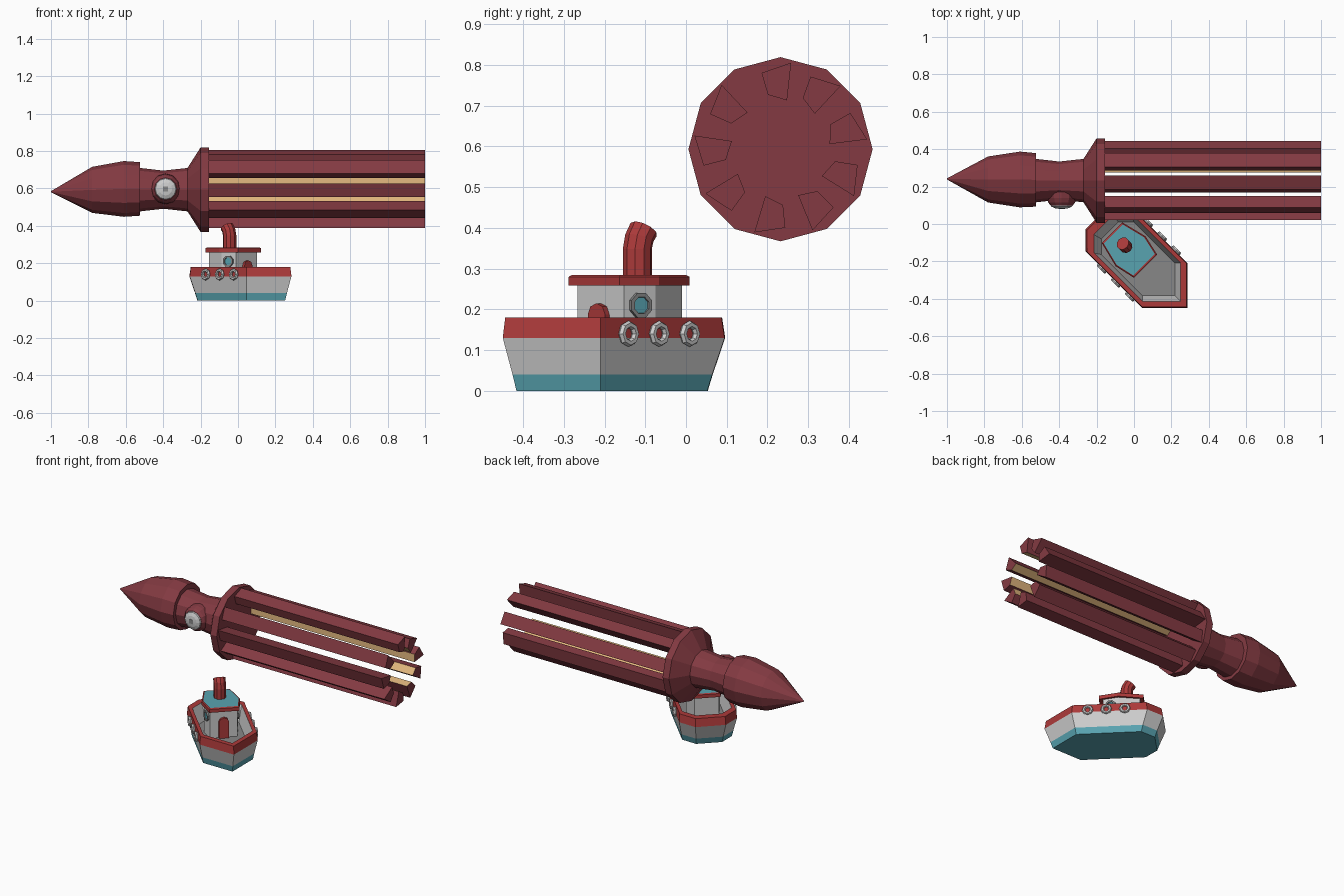
import bpy, bmesh, math
from mathutils import Matrix, Vector

if "Cube" in bpy.data.objects:
    bpy.data.objects.remove(bpy.data.objects["Cube"])

def material(name, r, g, b):
    m = bpy.data.materials.new(name)
    lin = [((c / 255 + 0.055) / 1.055) ** 2.4 for c in (r, g, b)]
    m.diffuse_color = (*lin, 1)
    m.use_nodes = True
    m.node_tree.nodes["Principled BSDF"].inputs["Base Color"].default_value = m.diffuse_color
    return m

SKIN = material("maroon skin", 132, 58, 66)
TAN = material("tan underside", 225, 182, 125)
RED = material("boat red", 172, 58, 58)
TEAL = material("teal", 88, 163, 176)
WHITE = material("off white", 205, 205, 205)
GREY = material("deck grey", 135, 135, 135)

# Boat frame: local x runs to the bow, local y to port
BOAT = Matrix.Translation((-0.082, -0.082, 0)) @ Matrix.Rotation(-math.pi / 4, 4, 'Z')

def loft(name, rings, mats, bands=None, caps=(0, 0), matrix=None):
    """Skin equal-length rings; bands gives one material index per strip."""
    bm = bmesh.new()
    vs = [[bm.verts.new(p) for p in ring] for ring in rings]
    n = len(rings[0])
    for k in range(len(rings) - 1):
        for i in range(n):
            j = (i + 1) % n
            f = bm.faces.new((vs[k][i], vs[k][j], vs[k + 1][j], vs[k + 1][i]))
            f.material_index = bands[k] if bands else 0
    for ring, mi in zip((vs[0], vs[-1]), caps):
        bm.faces.new(ring).material_index = mi
    bmesh.ops.recalc_face_normals(bm, faces=bm.faces)
    me = bpy.data.meshes.new(name)
    bm.to_mesh(me)
    bm.free()
    if matrix:
        me.transform(matrix)
    for m in mats:
        me.materials.append(m)
    ob = bpy.data.objects.new(name, me)
    bpy.context.collection.objects.link(ob)
    return ob

def circle(n, r, z=0, start=0.0):
    return [Vector((r * math.cos(start + 2 * math.pi * i / n),
                    r * math.sin(start + 2 * math.pi * i / n), z)) for i in range(n)]

# ---------------- Squid ----------------
CY, CZ = 0.232, 0.593

def polar(x, r, deg, cy=CY, cz=CZ):
    a = math.radians(deg)
    return Vector((x, cy + r * math.cos(a), cz + r * math.sin(a)))

# Mantle, neck and collar in one turned profile: x, radius, centre y, centre z
profile = [(-1.0, 0.003, 0.241, 0.582), (-0.78, 0.123, 0.238, 0.592),
           (-0.61, 0.149, 0.238, 0.597), (-0.523, 0.143, 0.236, 0.597),
           (-0.523, 0.116, CY, CZ), (-0.4, 0.102, CY, CZ), (-0.27, 0.116, CY, CZ),
           (-0.2, 0.226, CY, CZ), (-0.155, 0.226, CY, CZ)]
loft("squid_body", [[polar(x, r, 30 * i, cy, cz) for i in range(12)]
                    for x, r, cy, cz in profile], [SKIN])

# Straight arms around the collar, tan on the inner face
section = [(0.214, -10.5), (0.193, 10.5), (0.137, 9.5), (0.121, -11)]
for k, a in enumerate((93.5, 57, 17, -22, -58, -97, -139, 181.5, 143)):
    arm = loft(f"arm_{k + 1}", [[polar(x, r, a + d) for r, d in section]
                                for x in (-0.157, 1.0)], [SKIN, TAN])
    arm.data.polygons[2].material_index = 1

# Eye: socket, white and pupil, facing the front
EYE = Matrix.Translation((-0.387, 0.17, 0.597)) @ Matrix.Rotation(math.pi / 2, 4, 'X')
loft("eye_socket", [circle(12, r, z) for r, z in
                    ((0.082, 0), (0.08, 0.03), (0.072, 0.055), (0.06, 0.07))], [SKIN], matrix=EYE)
loft("eye_white", [circle(12, r, z) for r, z in
                   ((0.06, 0.065), (0.055, 0.077), (0.035, 0.086), (0.014, 0.089))],
     [WHITE], matrix=EYE)
loft("eye_pupil", [circle(4, 0.019, z, math.pi / 4) for z in (0.085, 0.091)],
     [GREY], matrix=EYE)

# ---------------- Boat ----------------
def mirrored(half):
    """Close a port-side half outline over the centre line."""
    return half + [(u, -v) for u, v in reversed(half) if v > 0]

# Hull with waterline band, red bulwark and sunken deck
deck = mirrored([(0.52, 0), (0.35, 0.17), (-0.08, 0.17), (-0.163, 0.089)])

def hull_ring(s, z):
    return [Vector((0.18 + (u - 0.18) * s, v * s, z)) for u, v in deck]

loft("hull", [hull_ring(s, z) for s, z in
              ((0.86, 0), (0.9, 0.04), (1.0, 0.13), (0.975, 0.18), (0.85, 0.18), (0.72, 0.085))],
     [TEAL, WHITE, RED, GREY], bands=(0, 1, 2, 2, 1), caps=(0, 3), matrix=BOAT)

# Cabin and overhanging roof
cabin = mirrored([(0.18, 0.08), (0.09, 0.10), (-0.03, 0.072)])
loft("cabin", [[Vector((u, v, z)) for u, v in cabin] for z in (0.08, 0.262)],
     [WHITE], matrix=BOAT)
roof = mirrored([(0.203, 0.088), (0.09, 0.113), (-0.05, 0.078)])

def roof_ring(s, z):
    return [Vector((0.075 + (u - 0.075) * s, v * s, z)) for u, v in roof]

loft("cabin_roof", [roof_ring(1, 0.258), roof_ring(1, 0.28), roof_ring(0.95, 0.284),
                    roof_ring(0.92, 0.284)],
     [RED, TEAL], bands=(0, 0, 0), caps=(0, 1), matrix=BOAT)

# Funnel bending toward the stern
funnel = []
for u, z, tilt in ((0.053, 0.275, 0), (0.053, 0.348, 0), (0.046, 0.375, 17), (0.031, 0.396, 34)):
    place = Matrix.Translation((u, 0, z)) @ Matrix.Rotation(math.radians(-tilt), 4, 'Y')
    funnel.append([place @ p for p in circle(10, 0.036)])
loft("funnel", funnel, [RED], matrix=BOAT)

# Arched door on the bow wall
arch = [(-0.03, 0.085), (0.03, 0.085)]
arch += [(0.03 * math.cos(math.radians(a)), 0.187 + 0.028 * math.sin(math.radians(a)))
         for a in range(0, 181, 45)]
loft("cabin_door", [[Vector((u, v, z)) for v, z in arch] for u in (0.175, 0.195)],
     [RED], matrix=BOAT)

for side, label in ((1, "port"), (-1, "starboard")):
    # Octagonal window with grey frame
    normal = Vector((0.22, 0.975 * side, 0))
    face = normal.to_track_quat('Z', 'Y').to_matrix().to_4x4()
    frame = BOAT @ Matrix.Translation((0.135, 0.09 * side, 0.21)) @ face
    s = math.pi / 8
    loft("window_" + label, [circle(8, r, z, s) for r, z in
                             ((0.032, -0.005), (0.032, 0.01), (0.022, 0.01), (0.021, 0.006))],
         [GREY, TEAL], bands=(0, 0, 0), caps=(0, 1), matrix=frame)
    # Life rings along the bulwark
    for k, u in enumerate((0.047, 0.153, 0.259)):
        bpy.ops.mesh.primitive_torus_add(major_segments=8, minor_segments=6,
                                         major_radius=0.023, minor_radius=0.0095)
        ring = bpy.context.object
        ring.name = f"life_ring_{label}_{k + 1}"
        ring.data.transform(BOAT @ Matrix.Translation((u, 0.176 * side, 0.14))
                            @ Matrix.Rotation(math.pi / 2, 4, 'X'))
        ring.data.materials.append(WHITE)
